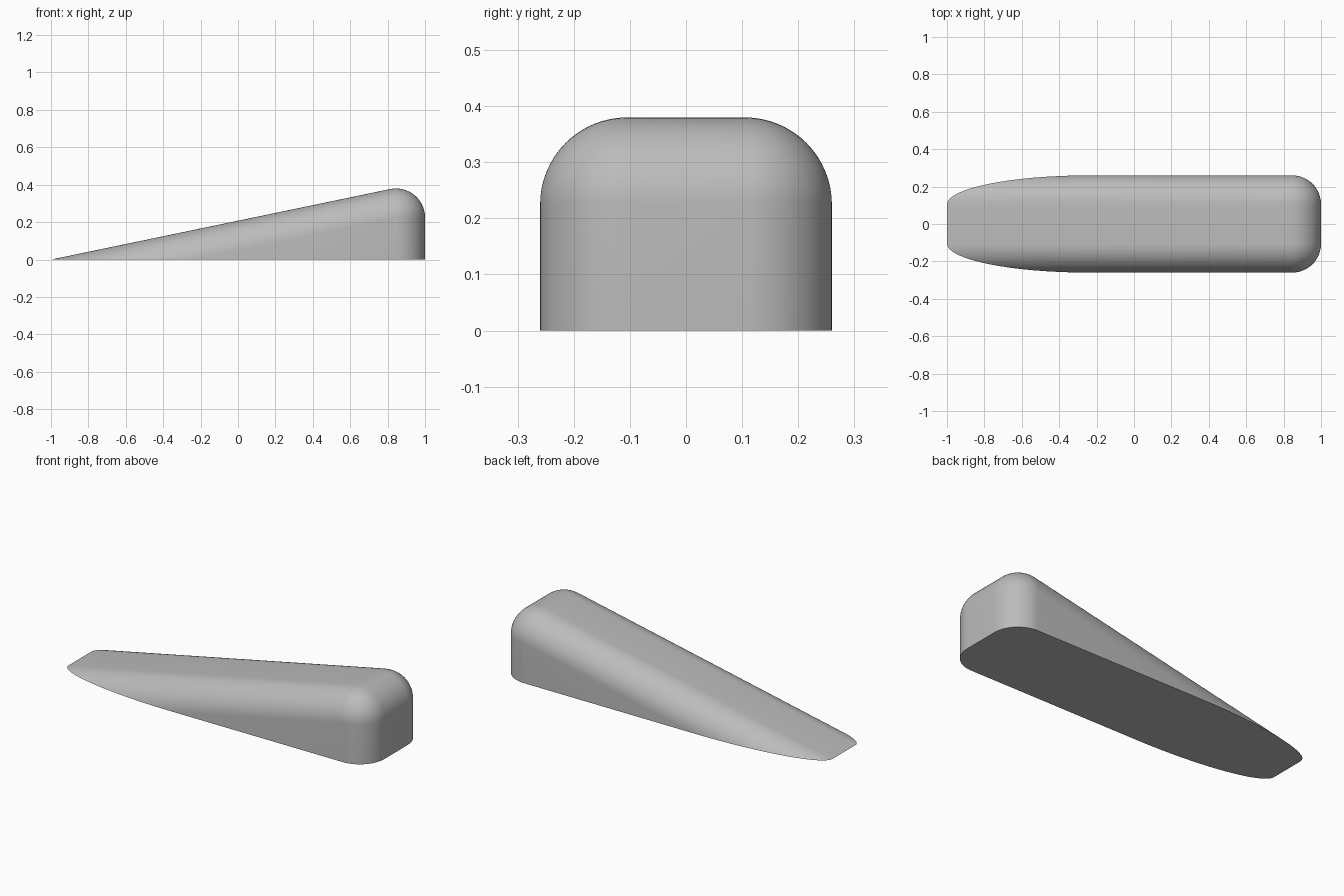
import bpy, bmesh, math

if "Cube" in bpy.data.objects:
    bpy.data.objects.remove(bpy.data.objects["Cube"])

R = 0.155                 # fillet radius
HALF = 0.26 - R           # half width of the flat top
CX, CZ = 1 - R, 0.38 - R  # centre of the rounded top end
SLOPE = math.atan(0.2078)
STEPS = 16

# path stations: centre x, centre z, angle of the outward normal
run = 2.1
path = [(CX - run, CZ - run * math.tan(SLOPE), math.pi / 2 + SLOPE)]
path += [(CX, CZ, (math.pi / 2 + SLOPE) * (1 - i / STEPS)) for i in range(STEPS + 1)]
path += [(CX, -0.3, 0.0)]

# arch section: sideways position and height along the normal
quarter = [math.pi / 2 * i / STEPS for i in range(STEPS + 1)]
arch = [(HALF + R * math.sin(t), R * math.cos(t)) for t in reversed(quarter)]
arch += [(-y, d) for y, d in reversed(arch)]

# sweep the arch up the slope, around the end and down
bm = bmesh.new()
rows = [[bm.verts.new((x + d * math.cos(a), y, z + d * math.sin(a))) for y, d in arch]
        for x, z, a in path]
for r0, r1 in zip(rows, rows[1:]):
    for j in range(len(arch) - 1):
        bm.faces.new((r0[j], r0[j + 1], r1[j + 1], r1[j]))
# flat sides
for j in (0, -1):
    bm.faces.new((rows[0][j], rows[1][j], rows[-1][j]))
bmesh.ops.remove_doubles(bm, verts=bm.verts, dist=1e-5)
bmesh.ops.dissolve_degenerate(bm, edges=bm.edges, dist=1e-5)

# cut flat at the ground and close the underside
bmesh.ops.bisect_plane(bm, geom=bm.verts[:] + bm.edges[:] + bm.faces[:],
                       plane_co=(0, 0, 0), plane_no=(0, 0, 1), clear_inner=True)
rim = [e for e in bm.edges if e.is_boundary]
bmesh.ops.contextual_create(bm, geom=rim)
bmesh.ops.recalc_face_normals(bm, faces=bm.faces)

mesh = bpy.data.meshes.new("wedge")
bm.to_mesh(mesh)
bm.free()
wedge = bpy.data.objects.new("wedge", mesh)
bpy.context.collection.objects.link(wedge)

grey = bpy.data.materials.new("grey")
grey.diffuse_color = (0.5, 0.5, 0.5, 1)
grey.use_nodes = True
grey.node_tree.nodes["Principled BSDF"].inputs["Base Color"].default_value = grey.diffuse_color
mesh.materials.append(grey)

bpy.context.view_layer.objects.active = wedge
wedge.select_set(True)
# the thin front lip meets the ground sharply, the fillets stay smooth
bpy.ops.object.shade_smooth_by_angle(angle=math.radians(30))
